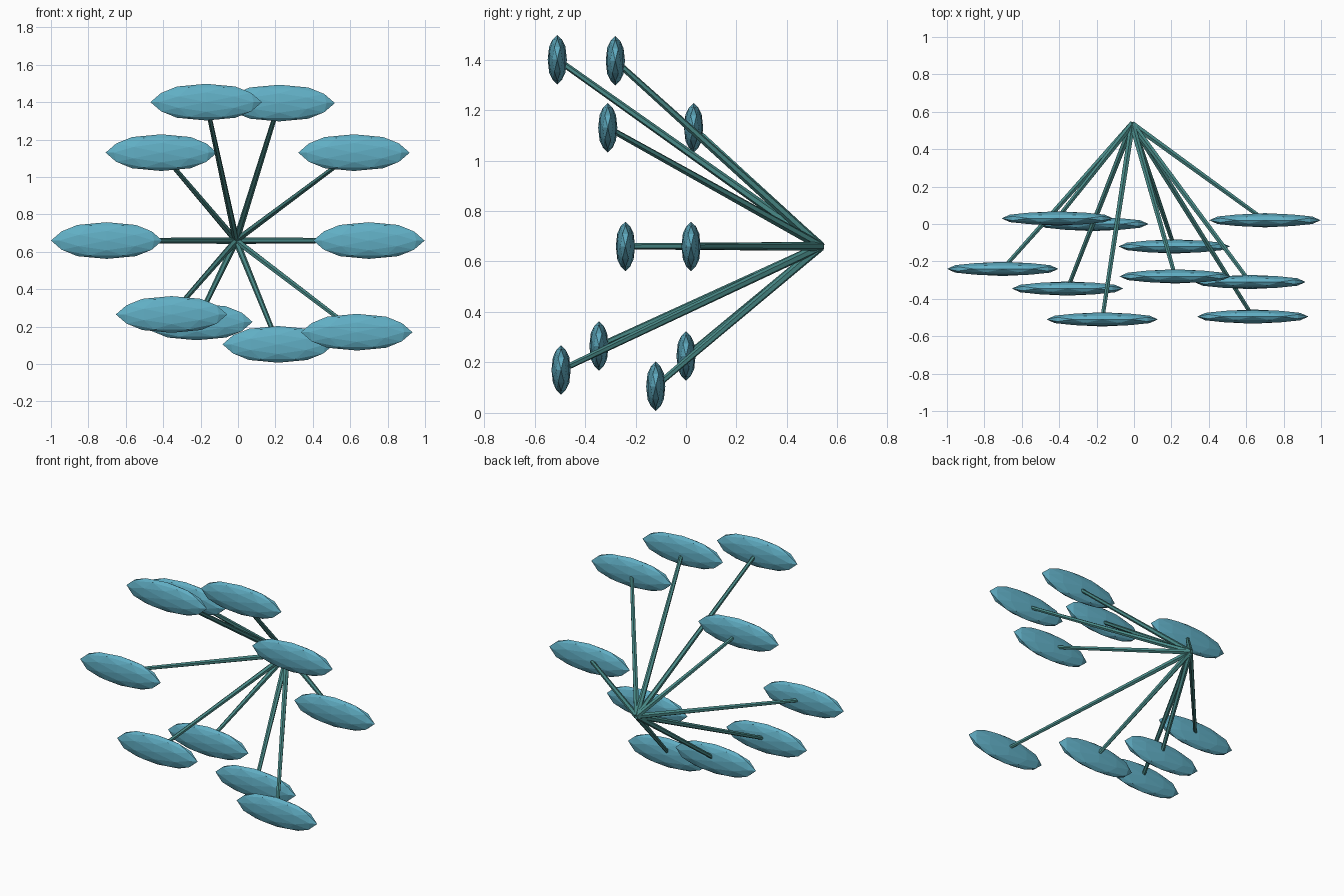
import bpy, bmesh
from math import sqrt
from mathutils import Vector, Matrix

cube = bpy.data.objects.get("Cube")
if cube:
    bpy.data.objects.remove(cube)


def material(name, rgb):
    m = bpy.data.materials.new(name)
    m.use_nodes = True
    m.diffuse_color = (*rgb, 1)
    m.node_tree.nodes["Principled BSDF"].inputs["Base Color"].default_value = (*rgb, 1)
    return m


LEAF = material("leaf blue", (0.12, 0.43, 0.56))
STEM = material("stem teal", (0.065, 0.25, 0.24))


def add_object(name, bm, mat):
    bmesh.ops.recalc_face_normals(bm, faces=bm.faces)
    mesh = bpy.data.meshes.new(name)
    bm.to_mesh(mesh)
    bm.free()
    mesh.materials.append(mat)
    ob = bpy.data.objects.new(name, mesh)
    bpy.context.collection.objects.link(ob)
    return ob


# Faceted ball with a vertex on every axis, flattened into a leaf
def leaf(name, centre):
    bm = bmesh.new()
    g = (1 + sqrt(5)) / 2
    for a in (-1, 1):
        for b in (-g, g):
            for corner in ((a, 0, b), (0, b, a), (b, a, 0)):
                bm.verts.new(corner)
    bmesh.ops.convex_hull(bm, input=bm.verts)
    bmesh.ops.subdivide_edges(bm, edges=bm.edges[:], cuts=1, use_grid_fill=True)
    for v in bm.verts:
        v.co = v.co.normalized() * Vector((0.298, 0.038, 0.098))
    add_object(name, bm, LEAF).location = centre


# Tapered stem from the shared hub to a leaf
def stem(name, start, end):
    bm = bmesh.new()
    d = end - start
    turn = d.to_track_quat('Z', 'Y').to_matrix().to_4x4()
    bmesh.ops.create_cone(bm, cap_ends=True, segments=6, radius1=0.018,
                          radius2=0.012, depth=d.length,
                          matrix=Matrix.Translation((start + end) / 2) @ turn)
    add_object(name, bm, STEM)


HUB = Vector((-0.01, 0.535, 0.66))
CENTRES = [
    (-0.17, -0.51, 1.40), (0.22, -0.28, 1.395),
    (-0.41, 0.03, 1.13), (0.62, -0.31, 1.13),
    (-0.702, -0.24, 0.66), (0.70, 0.02, 0.66),
    (-0.355, -0.345, 0.265), (-0.22, 0.0, 0.225),
    (0.215, -0.12, 0.105), (0.635, -0.495, 0.17),
]

for i, c in enumerate(CENTRES, 1):
    leaf(f"leaf_{i}", c)
    stem(f"stem_{i}", HUB, Vector(c))
